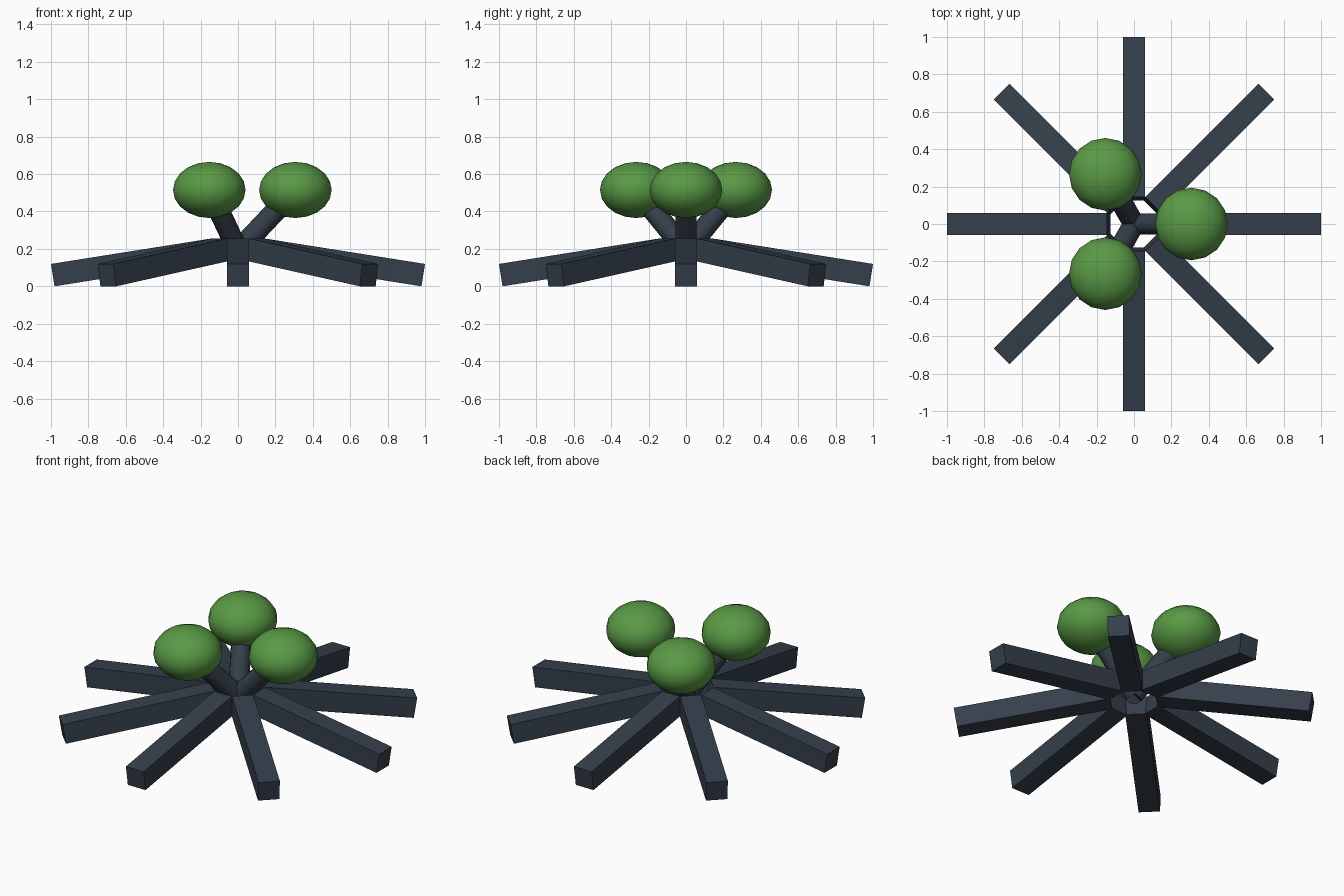
import bpy, math
from mathutils import Vector, Matrix

if "Cube" in bpy.data.objects:
    bpy.data.objects.remove(bpy.data.objects["Cube"])

def material(name, rgb):
    m = bpy.data.materials.new(name)
    m.diffuse_color = (*rgb, 1)
    m.use_nodes = True
    m.node_tree.nodes["Principled BSDF"].inputs["Base Color"].default_value = m.diffuse_color
    return m

slate = material("slate", (0.035, 0.05, 0.07))
green = material("green", (0.10, 0.32, 0.06))

def finish(name, mat, smooth=False):
    o = bpy.context.object
    o.name = name
    o.data.materials.append(mat)
    if smooth:
        bpy.ops.object.shade_smooth_by_angle(angle=math.radians(40))
    return o

# Eight square arms sloping down and outwards from an open hub
W, H = 0.12, 0.121
top_in, top_out = Vector((0.145, 0, 0.255)), Vector((1.0, 0, 0.1195))
along = top_out - top_in
tilt = math.atan2(-along.z, along.x)
normal = Vector((math.sin(tilt), 0, math.cos(tilt)))
mid = (top_in + top_out) / 2 - normal * H / 2
for i in range(8):
    bpy.ops.mesh.primitive_cube_add(size=1)
    o = finish(f"arm_{i + 1}", slate)
    o.matrix_world = (Matrix.Rotation(i * math.pi / 4, 4, 'Z') @ Matrix.Translation(mid)
                      @ Matrix.Rotation(tilt, 4, 'Y')
                      @ Matrix.Diagonal((along.length, W, H, 1)))

# Three leaning stems, each with a flattened round top
base = Vector((0, 0, 0.19))
for i in range(3):
    spin = Matrix.Rotation(i * math.tau / 3, 3, 'Z')
    tip = spin @ Vector((0.307, 0, 0.515))
    d = tip - base
    bpy.ops.mesh.primitive_cylinder_add(vertices=12, radius=0.057, depth=d.length,
                                        location=(base + tip) / 2,
                                        rotation=d.to_track_quat('Z', 'Y').to_euler())
    finish(f"stem_{i + 1}", slate, True)
    bpy.ops.mesh.primitive_uv_sphere_add(segments=16, ring_count=10, radius=1, location=tip)
    o = finish(f"round_top_{i + 1}", green, True)
    o.scale = (0.194, 0.194, 0.15)
